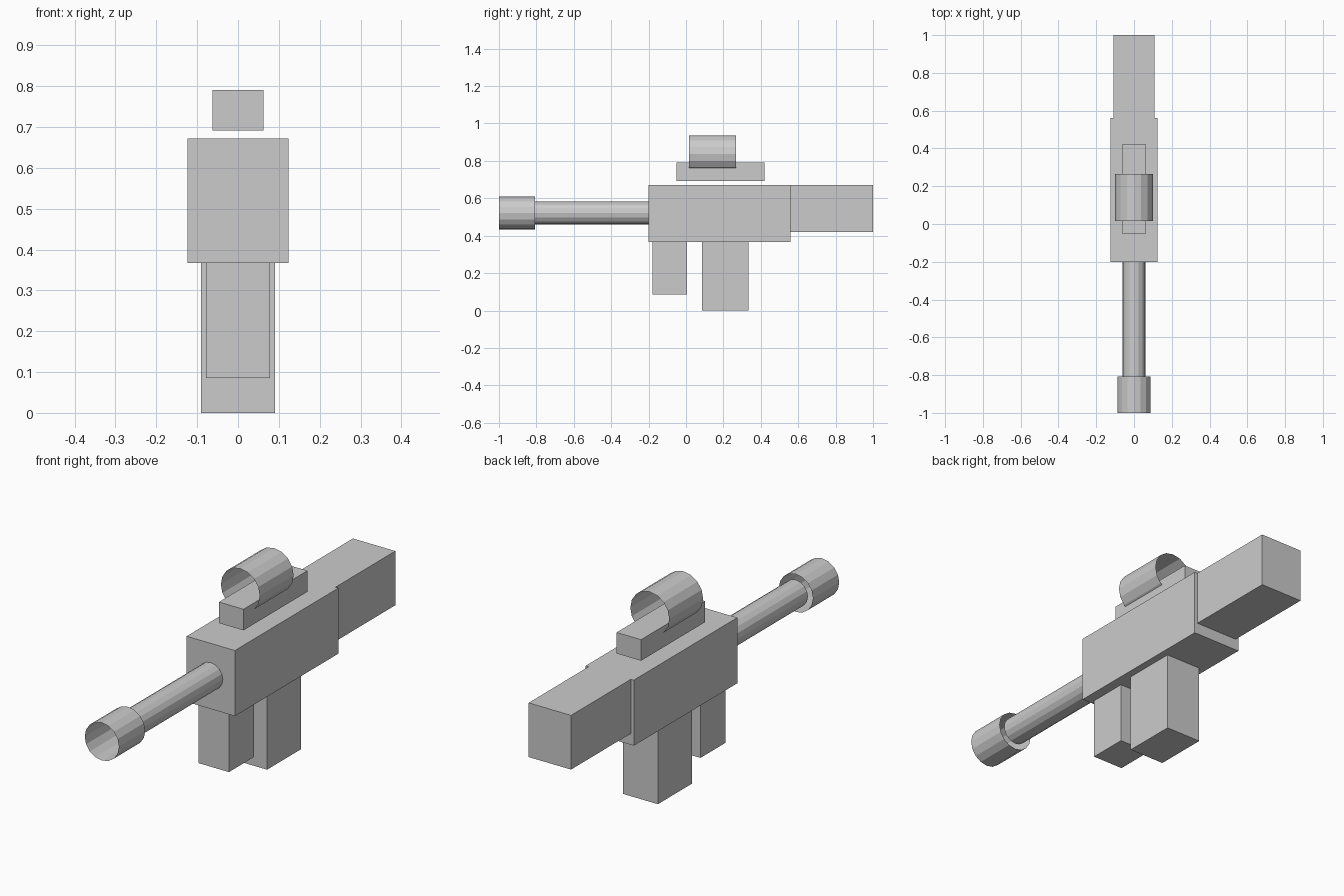
import bpy, bmesh
from mathutils import Matrix, Vector

cube = bpy.data.objects.get("Cube")
if cube:
    bpy.data.objects.remove(cube, do_unlink=True)

# One plain grey for everything
grey = bpy.data.materials.new("plain_grey")
grey.use_nodes = True
grey.diffuse_color = (0.6, 0.6, 0.6, 1)
bsdf = next(n for n in grey.node_tree.nodes if n.type == 'BSDF_PRINCIPLED')
bsdf.inputs["Base Color"].default_value = grey.diffuse_color


def finish(name, bm):
    mesh = bpy.data.meshes.new(name)
    bm.to_mesh(mesh)
    bm.free()
    mesh.materials.append(grey)
    obj = bpy.data.objects.new(name, mesh)
    bpy.context.collection.objects.link(obj)
    return obj


def box(name, half_width, y, z):
    """Box centred on x, spanning the given y and z ranges."""
    bm = bmesh.new()
    size = Vector((2 * half_width, y[1] - y[0], z[1] - z[0]))
    centre = Vector((0, sum(y) / 2, sum(z) / 2))
    bmesh.ops.create_cube(bm, size=1, matrix=Matrix.Translation(centre) @ Matrix.Diagonal(size.to_4d()))
    return finish(name, bm)


def tube(name, radius, y, z, sides=16):
    """Open-ended thin tube running along y."""
    bm = bmesh.new()
    place = Matrix.Translation((0, sum(y) / 2, z)) @ Matrix.Rotation(1.5707963, 4, 'X')
    bmesh.ops.create_cone(bm, cap_ends=False, segments=sides, radius1=radius,
                          radius2=radius, depth=y[1] - y[0], matrix=place)
    return finish(name, bm)


# Body, stock and handles
box("body", 0.124, (-0.2, 0.56), (0.367, 0.672))
box("stock", 0.109, (0.56, 1.0), (0.42, 0.672))
box("front_grip", 0.078, (-0.178, 0.005), (0.086, 0.367))
box("rear_grip", 0.09, (0.085, 0.335), (0, 0.367))

# Barrel and muzzle
tube("barrel", 0.062, (-0.807, -0.2), 0.521)
tube("muzzle", 0.088, (-1.0, -0.807), 0.521)

# Sight sitting on its raised rail
box("sight_rail", 0.063, (-0.05, 0.42), (0.692, 0.79))
tube("sight_tube", 0.1, (0.017, 0.266), 0.837)
